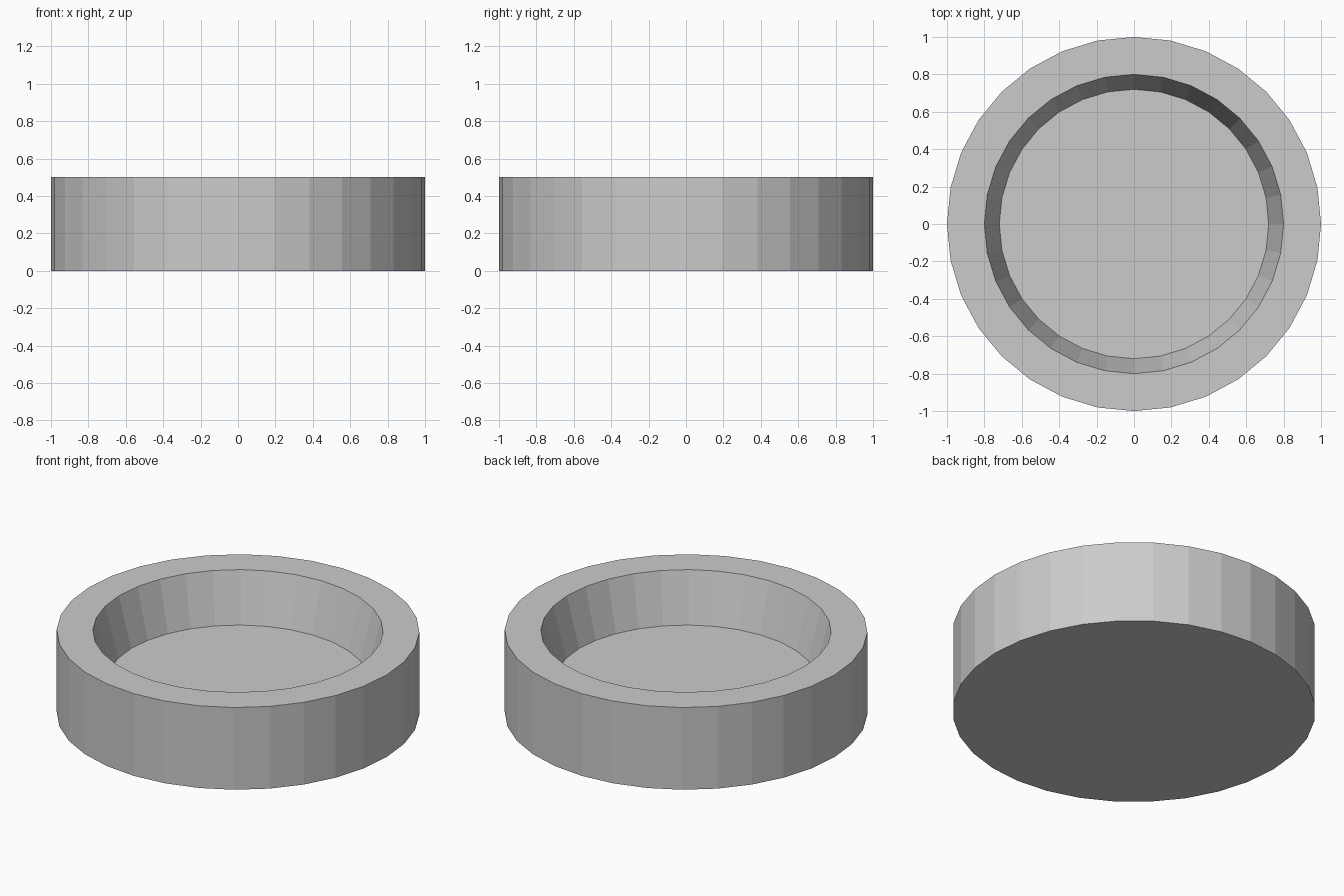
import bpy, bmesh, math

if "Cube" in bpy.data.objects:
    bpy.data.objects.remove(bpy.data.objects["Cube"])

SIDES = 32
# radius, height from the base up over the rim and down to the recessed floor
PROFILE = [(1.0, 0.0), (1.0, 0.5), (0.8, 0.5), (0.72, 0.2)]


def ring(bm, radius, z):
    return [bm.verts.new((radius * math.cos(math.tau * i / SIDES),
                          radius * math.sin(math.tau * i / SIDES), z))
            for i in range(SIDES)]


# Round shallow dish with a tapered recess
bm = bmesh.new()
rings = [ring(bm, r, z) for r, z in PROFILE]
for a, b in zip(rings, rings[1:]):
    for i in range(SIDES):
        j = (i + 1) % SIDES
        bm.faces.new((a[i], a[j], b[j], b[i]))
bm.faces.new(rings[0][::-1])   # underside
bm.faces.new(rings[-1])        # recessed floor
bmesh.ops.recalc_face_normals(bm, faces=bm.faces)

mesh = bpy.data.meshes.new("round_dish")
bm.to_mesh(mesh)
bm.free()
bpy.context.collection.objects.link(bpy.data.objects.new("round_dish", mesh))
